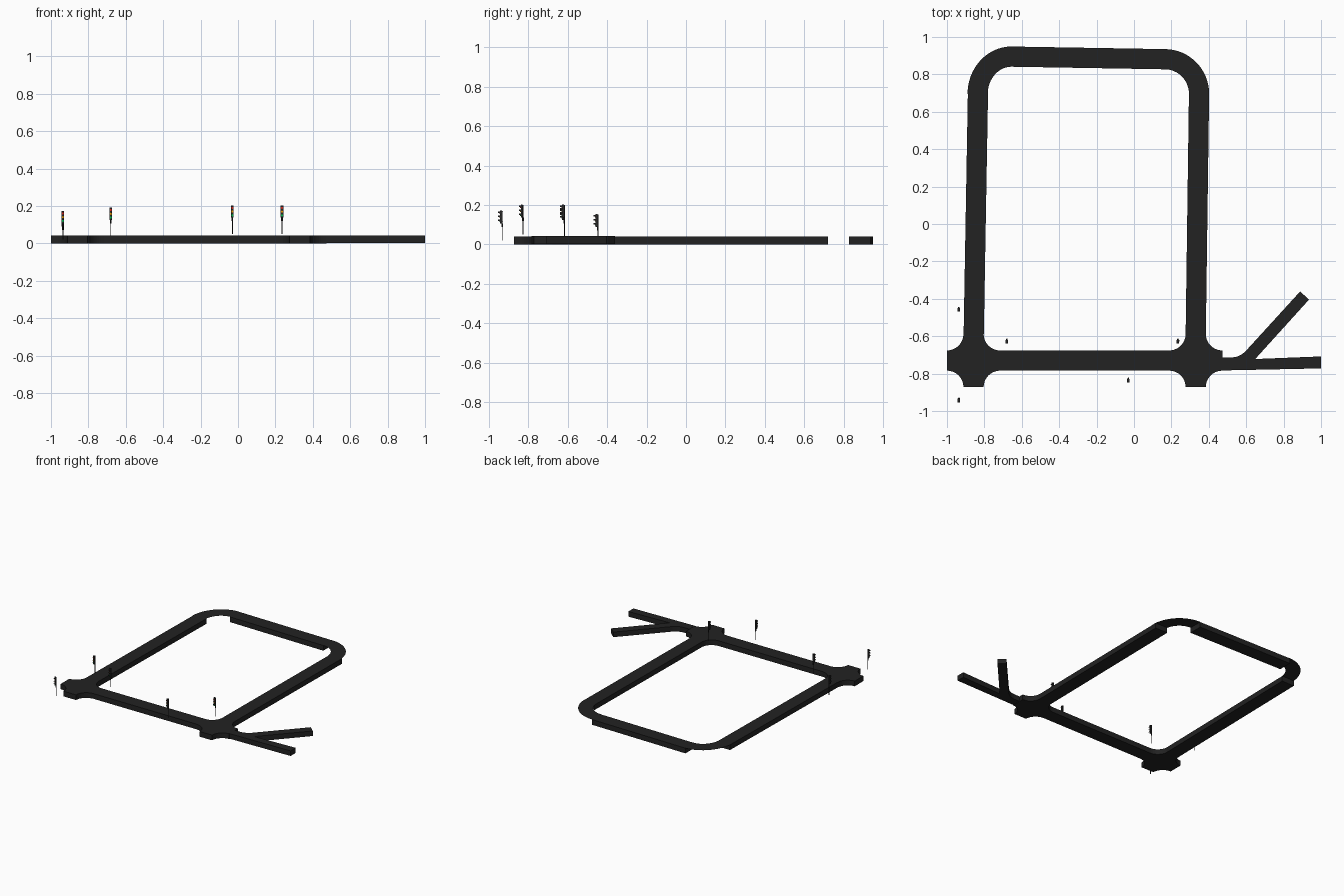
import bpy, bmesh
from math import sin, cos, pi, radians
from mathutils import Matrix, Vector

if "Cube" in bpy.data.objects:
    bpy.data.objects.remove(bpy.data.objects["Cube"])


def material(name, r, g, b):
    m = bpy.data.materials.new(name)
    m.diffuse_color = (r, g, b, 1)
    m.use_nodes = True
    m.node_tree.nodes["Principled BSDF"].inputs["Base Color"].default_value = m.diffuse_color
    return m


ASPHALT = material("asphalt", 0.016, 0.016, 0.016)
METAL = material("dark_metal", 0.02, 0.02, 0.02)
LAMPS = [material("green", 0.0, 0.5, 0.08), material("amber", 0.8, 0.3, 0.0),
         material("red", 0.7, 0.02, 0.01)]
TOP = 0.041


def finish(name, bm, mats, smooth=False):
    me = bpy.data.meshes.new(name)
    bm.normal_update()
    bm.to_mesh(me)
    bm.free()
    for m in mats:
        me.materials.append(m)
    ob = bpy.data.objects.new(name, me)
    bpy.context.collection.objects.link(ob)
    if smooth:
        bpy.ops.object.select_all(action='DESELECT')
        ob.select_set(True)
        bpy.context.view_layer.objects.active = ob
        bpy.ops.object.shade_smooth_by_angle(angle=radians(35))
    return ob


def slab(name, pts, z0=0.0, z1=TOP):
    """Solid road piece from a plan outline."""
    bm = bmesh.new()
    f = bm.faces.new([bm.verts.new((x, y, z0)) for x, y in pts])
    ext = bmesh.ops.extrude_face_region(bm, geom=[f])["geom"]
    bmesh.ops.translate(bm, vec=(0, 0, z1 - z0),
                        verts=[v for v in ext if isinstance(v, bmesh.types.BMVert)])
    bmesh.ops.recalc_face_normals(bm, faces=bm.faces)
    return finish(name, bm, [ASPHALT])


def arc(cx, cy, r, a0, a1, n):
    return [(cx + r * cos(radians(a0 + (a1 - a0) * i / n)),
             cy + r * sin(radians(a0 + (a1 - a0) * i / n))) for i in range(n + 1)]


# Crossroads with concave rounded corners
def crossroad(name, cx, cy, half=0.142, lane=0.054):
    r = half - lane
    pts = []
    for sx, sy, a0, a1 in ((1, 1, 270, 180), (-1, 1, 360, 270),
                           (-1, -1, 90, 0), (1, -1, 180, 90)):
        pts += arc(cx + sx * half, cy + sy * half, r, a0, a1, 10)
    slab(name, pts)


crossroad("left_crossroad", -0.858, -0.73)
crossroad("right_crossroad", 0.33, -0.73)

# Straight roads
slab("front_road", [(-0.716, -0.783), (0.188, -0.783), (0.188, -0.676), (-0.716, -0.676)])
slab("left_road", [(-0.911, -0.588), (-0.803, -0.588), (-0.78, 0.72), (-0.888, 0.72)])
slab("right_road", [(0.276, -0.588), (0.384, -0.588), (0.402, 0.72), (0.294, 0.72)])
slab("back_road", [(-0.66, 0.841), (0.166, 0.827), (0.166, 0.935), (-0.66, 0.949)])


# Corner bends are thin sheets
def bend(name, cx, cy, a0, a1, rx, ry, w=0.108):
    bm = bmesh.new()
    rows = []
    for i in range(17):
        a = radians(a0 + (a1 - a0) * i / 16)
        rows.append([bm.verts.new((cx + (rx - d) * cos(a), cy + (ry - d) * sin(a), TOP + 0.001))
                     for d in (0, w)])
    for p, q in zip(rows, rows[1:]):
        bm.faces.new((p[0], q[0], q[1], p[1]))
    if bm.faces[:][0].normal.z < 0 or a1 < a0:
        bmesh.ops.reverse_faces(bm, faces=bm.faces)
    finish(name, bm, [ASPHALT])


bend("left_bend", -0.655, 0.695, 90, 180, 0.235, 0.254)
bend("right_bend", 0.165, 0.695, 0, 90, 0.237, 0.24)

# Forked side road
slab("forked_road", [(0.471, -0.783), (1.0, -0.772), (1.0, -0.708), (0.648, -0.722),
                     (0.936, -0.404), (0.888, -0.361), (0.594, -0.683), (0.572, -0.70),
                     (0.548, -0.71), (0.52, -0.714), (0.471, -0.714)], 0.003, 0.043)


# Traffic lights
def cylinder(bm, r, depth, loc, along_y=False, seg=12, mat=0):
    m = Matrix.Translation(loc)
    if along_y:
        m = m @ Matrix.Rotation(pi / 2, 4, 'X')
    vs = bmesh.ops.create_cone(bm, cap_ends=True, segments=seg, radius1=r, radius2=r,
                               depth=depth, matrix=m)["verts"]
    for f in {f for v in vs for f in v.link_faces}:
        f.material_index = mat


def visor(bm, z, y0, y1, r=0.0068, t=0.0009):
    prof = arc(0, z, r, -10, 190, 10) + arc(0, z, r - t, 190, -10, 10)
    f = bm.faces.new([bm.verts.new((x, y0, zz)) for x, zz in prof])
    ext = bmesh.ops.extrude_face_region(bm, geom=[f])["geom"]
    bmesh.ops.translate(bm, vec=(0, y1 - y0, 0),
                        verts=[v for v in ext if isinstance(v, bmesh.types.BMVert)])


def traffic_light(name, x, y, base):
    bm = bmesh.new()
    cylinder(bm, 0.0022, 0.15, (0, 0, 0.075))          # pole
    cylinder(bm, 0.0045, 0.018, (0, 0, 0.078))         # collar
    bmesh.ops.create_cube(bm, size=1, matrix=Matrix.Translation((0, -0.007, 0.12))
                          @ Matrix.Diagonal((0.014, 0.01, 0.066, 1)))
    for z in (0.095, 0.148):                           # brackets
        bmesh.ops.create_cube(bm, size=1, matrix=Matrix.Translation((0, -0.001, z))
                              @ Matrix.Diagonal((0.006, 0.008, 0.004, 1)))
    for i, z in enumerate((0.1, 0.12, 0.14)):
        cylinder(bm, 0.0058, 0.003, (0, -0.0132, z), True, 16, i + 1)
        visor(bm, z, -0.012, -0.022)
    bmesh.ops.recalc_face_normals(bm, faces=bm.faces)
    ob = finish(name, bm, [METAL] + LAMPS, True)
    ob.location = Vector((x, y, base))


for i, (x, y, base) in enumerate(((-0.936, -0.932, 0.02), (-0.936, -0.447, 0.002),
                                  (-0.68, -0.617, 0.038), (0.235, -0.617, 0.05),
                                  (-0.03, -0.826, 0.05))):
    traffic_light(f"traffic_light_{i + 1}", x, y, base)
